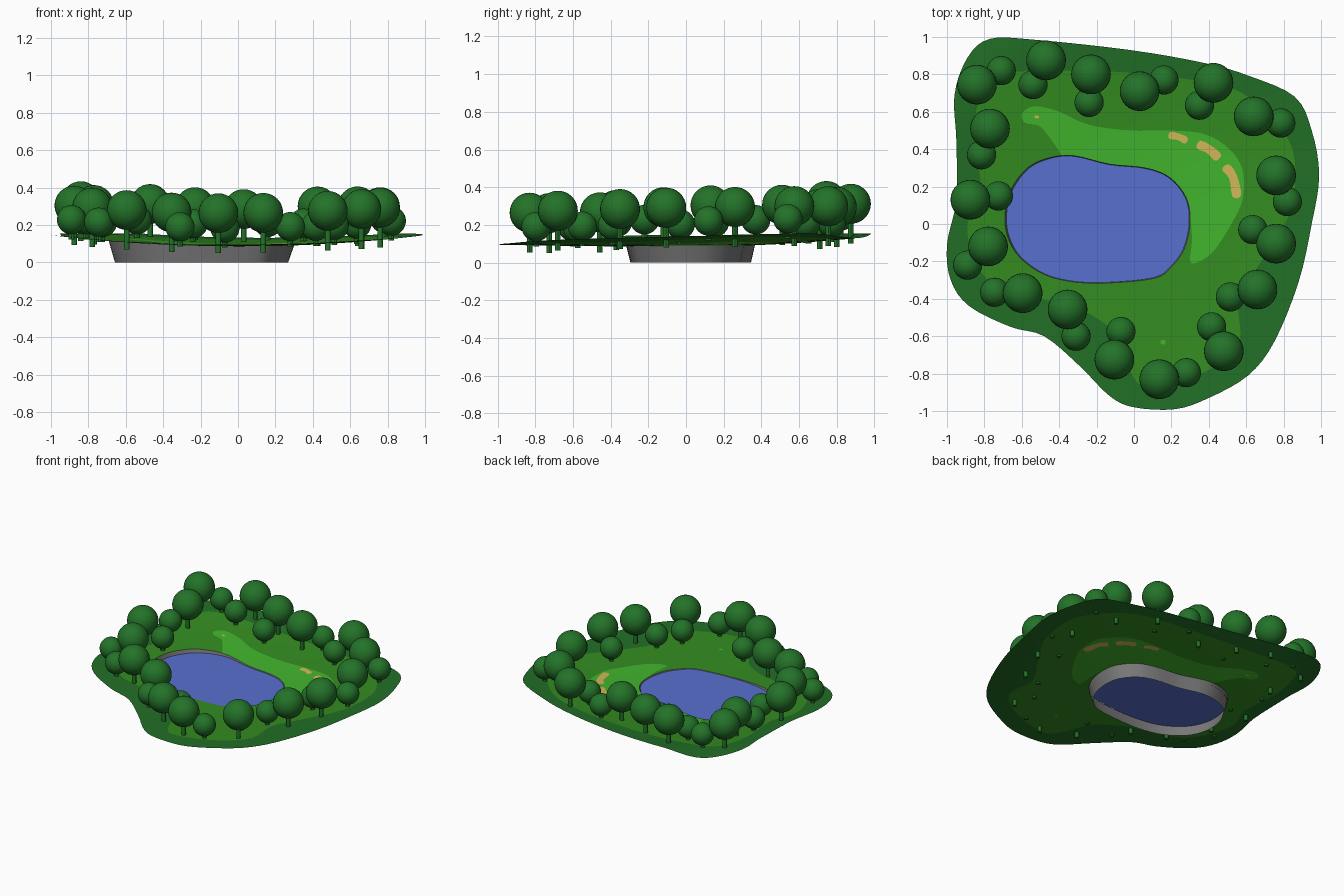
import bpy, bmesh
from mathutils import Vector
from mathutils.geometry import delaunay_2d_cdt

if "Cube" in bpy.data.objects:
    bpy.data.objects.remove(bpy.data.objects["Cube"], do_unlink=True)


def material(name, r, g, b):
    mat = bpy.data.materials.new(name)
    mat.use_nodes = True
    mat.diffuse_color = (r, g, b, 1)
    shader = next(n for n in mat.node_tree.nodes if n.type == "BSDF_PRINCIPLED")
    shader.inputs["Base Color"].default_value = (r, g, b, 1)
    shader.inputs["Roughness"].default_value = 0.9
    return mat


ROUGH = material("rough grass green", .016, .16, .02)
MEADOW = material("meadow green", .034, .265, .015)
FAIRWAY = material("fairway green", .054, .46, .026)
SAND = material("sand", .66, .48, .1)
WATER = material("water blue", .095, .16, .62)
STONE = material("basin grey", .2, .195, .195)
LEAF = material("tree green", .017, .17, .022)


def ground(x, y):
    """Height of the shallow bowl-shaped land."""
    return min(.155, .085 + .06 * x * x + (.055 if y > 0 else .01) * y * y)


def smooth_loop(points, steps=4):
    """Closed Catmull-Rom curve through the points."""
    pts = [Vector(p) for p in points]
    n = len(pts)
    out = []
    for i in range(n):
        a, b, c, d = (pts[(i + k) % n] for k in (-1, 0, 1, 2))
        for s in range(steps):
            t = s / steps
            out.append((2 * b + (c - a) * t + (2 * a - 5 * b + 4 * c - d) * t * t
                        + (3 * b - a - 3 * c + d) * t ** 3) / 2)
    return out


def strip(path, width):
    """Rounded band outline along a short path."""
    pts = [Vector(p) for p in path]
    left, right = [], []
    for i, p in enumerate(pts):
        along = (pts[min(i + 1, len(pts) - 1)] - pts[max(i - 1, 0)]).normalized()
        side = Vector((-along.y, along.x)) * width / 2
        left.append(p + side)
        right.append(p - side)
    return smooth_loop(left + right[::-1])


def inside(p, loop):
    hit = False
    for a, b in zip(loop, loop[1:] + loop[:1]):
        if (a.y > p.y) != (b.y > p.y):
            if p.x < (b.x - a.x) * (p.y - a.y) / (b.y - a.y) + a.x:
                hit = not hit
    return hit


def add_object(name, verts, faces, mats, smooth=True):
    mesh = bpy.data.meshes.new(name)
    mesh.from_pydata(verts, [], faces)
    for mat in mats:
        mesh.materials.append(mat)
    for poly in mesh.polygons:
        poly.use_smooth = smooth
    obj = bpy.data.objects.new(name, mesh)
    bpy.context.collection.objects.link(obj)
    return obj


# Outlines of the land zones
land = smooth_loop([
    (-.77, .99), (-.53, .985), (-.02, .93), (.38, .86), (.62, .79), (.86, .68),
    (.95, .5), (.99, .26), (.95, 0), (.88, -.31), (.75, -.63), (.61, -.81),
    (.4, -.93), (.22, -.99), (0, -.98), (-.13, -.92), (-.29, -.76), (-.48, -.6),
    (-.66, -.55), (-.88, -.44), (-.98, -.3), (-1, -.11), (-.95, .13),
    (-.95, .45), (-.96, .69), (-.89, .89)])
meadow = smooth_loop([
    (-.72, .8), (-.24, .82), (.24, .78), (.56, .71), (.77, .53), (.86, .34),
    (.83, .05), (.68, -.2), (.56, -.4), (.56, -.64), (.38, -.79), (.08, -.87),
    (-.02, -.79), (-.1, -.59), (-.26, -.47), (-.5, -.4), (-.72, -.35),
    (-.85, -.2), (-.89, 0), (-.82, .18), (-.85, .45), (-.83, .66)])
fairway = smooth_loop([
    (-.6, .59), (-.53, .63), (-.4, .6), (-.24, .53), (-.02, .5), (.19, .5),
    (.38, .48), (.51, .4), (.58, .29), (.58, .13), (.52, 0), (.43, -.14),
    (.35, -.2), (.3, -.2), (.31, -.08), (.29, .05), (.2, .15), (-.1, .25),
    (-.33, .3), (-.42, .42), (-.5, .52), (-.58, .54)])
lake = smooth_loop([
    (-.69, .05), (-.66, .18), (-.57, .3), (-.45, .355), (-.32, .365),
    (-.13, .32), (.06, .3), (.19, .25), (.28, .14), (.3, .01), (.27, -.13),
    (.2, -.23), (.11, -.29), (-.13, -.315), (-.32, -.31), (-.48, -.27),
    (-.61, -.18), (-.675, -.07)])
bunkers = [strip([(.19, .475), (.24, .465), (.28, .445)], .035),
           strip([(.345, .425), (.4, .4), (.45, .355)], .045),
           strip([(.49, .305), (.53, .25), (.55, .15)], .045)]
pin = strip([(-.53, .575), (-.51, .57)], .012)
tee = strip([(.145, -.63), (.165, -.635)], .02)

# Land: triangulated sheet cut along every outline
zones = [(loop, 3) for loop in bunkers + [pin]]
zones += [(fairway, 2), (tee, 2), (meadow, 1), (land, 0)]
points, edges = [], []
for loop in [z[0] for z in zones] + [lake]:
    first, n = len(points), len(loop)
    points += loop
    edges += [(first + i, first + (i + 1) % n) for i in range(n)]
cells = 26
for i in range(cells):
    for j in range(cells):
        p = Vector((2 * i / cells - 1, 2 * j / cells - 1))
        if inside(p, land):
            points.append(p)
verts, _, tris, *_ = delaunay_2d_cdt(points, edges, [], 0, 1e-5)
faces, indices = [], []
for tri in tris:
    mid = sum((verts[i] for i in tri), Vector((0, 0))) / len(tri)
    if inside(mid, land) and not inside(mid, lake):
        faces.append(tri)
        indices.append(next(m for loop, m in zones if inside(mid, loop)))
sheet = add_object("land", [(v.x, v.y, ground(v.x, v.y)) for v in verts],
                   faces, [ROUGH, MEADOW, FAIRWAY, SAND])
sheet.data.polygons.foreach_set("material_index", indices)
bm = bmesh.new()
bm.from_mesh(sheet.data)
bmesh.ops.delete(bm, geom=[v for v in bm.verts if not v.link_faces], context="VERTS")
bm.to_mesh(sheet.data)
bm.free()

# Lake: flat water inside a tapered wall that is open below
centre = Vector((-.19, .02))


def ring(scale, height=None):
    flat = [centre + (p - centre) * scale for p in lake]
    return [(p.x, p.y, ground(p.x, p.y) if height is None else height) for p in flat]


n = len(lake)
add_object("lake_water", ring(.99, .084), [list(range(n))[::-1]], [WATER], False)
add_object("lake_basin_wall", ring(1) + ring(.935, 0),
           [(i, (i + 1) % n, n + (i + 1) % n, n + i) for i in range(n)], [STONE])

# Trees: round crowns on thin trunks, two sizes sharing one mesh each
big_trees = [
    (-.84, .745), (-.47, .875), (-.23, .8), (.03, .71), (.425, .755), (.64, .575),
    (.76, .26), (.76, -.105), (.66, -.35), (.48, -.68), (.135, -.83), (-.105, -.725),
    (-.355, -.457), (-.595, -.37), (-.78, -.12), (-.875, .13), (-.77, .51)]
small_trees = [
    (-.71, .82), (-.54, .745), (-.24, .65), (.16, .77), (.35, .635), (.785, .54),
    (.82, .12), (.635, -.03), (.515, -.39), (.415, -.55), (.28, -.795), (-.07, -.575),
    (-.31, -.6), (-.745, -.365), (-.89, -.22), (-.725, .15), (-.815, .37)]


def tree_mesh(name, radius, lift, root):
    bm = bmesh.new()
    crown = bmesh.ops.create_uvsphere(bm, u_segments=32, v_segments=16, radius=radius)
    bmesh.ops.translate(bm, verts=crown["verts"], vec=(0, 0, lift))
    trunk = bmesh.ops.create_cone(bm, cap_ends=True, segments=12, radius1=.015,
                                  radius2=.015, depth=lift + root)
    bmesh.ops.translate(bm, verts=trunk["verts"], vec=(0, 0, (lift - root) / 2))
    mesh = bpy.data.meshes.new(name)
    bm.to_mesh(mesh)
    bm.free()
    mesh.materials.append(LEAF)
    return mesh


def plant(name, spots, mesh):
    for x, y in spots:
        obj = bpy.data.objects.new(name, mesh)
        obj.location = (x, y, ground(x, y))
        bpy.context.collection.objects.link(obj)
        bpy.ops.object.select_all(action="DESELECT")
        obj.select_set(True)
        bpy.context.view_layer.objects.active = obj
    bpy.ops.object.shade_smooth_by_angle()


plant("big_tree", big_trees, tree_mesh("big_tree", .106, .172, .04))
plant("small_tree", small_trees, tree_mesh("small_tree", .078, .095, .01))
